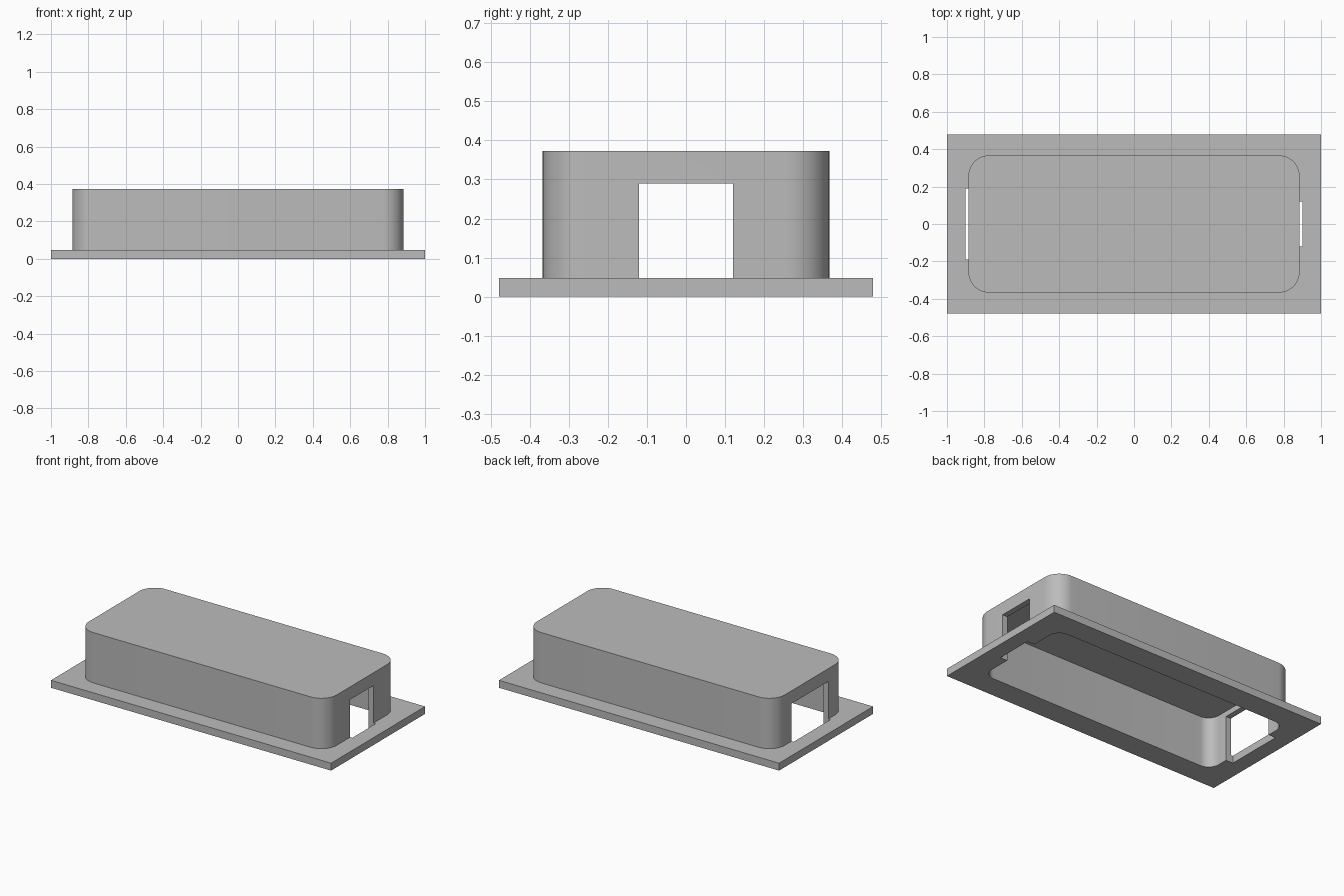
import bpy, math

if "Cube" in bpy.data.objects:
    bpy.data.objects.remove(bpy.data.objects["Cube"], do_unlink=True)

PLATE_T = 0.048
HEIGHT = 0.373
WALL = 0.036
HALF_X, HALF_Y, RADIUS = 0.885, 0.367, 0.11

grey = bpy.data.materials.new("plain_grey")
grey.use_nodes = True
colour = (0.5, 0.5, 0.5, 1)
grey.diffuse_color = colour
grey.node_tree.nodes["Principled BSDF"].inputs["Base Color"].default_value = colour


def prism(name, hx, hy, z0, z1, radius=0, cx=0, steps=12):
    """Upright prism with a rectangular or rounded outline."""
    outline = []
    for i, (sx, sy) in enumerate([(1, 1), (-1, 1), (-1, -1), (1, -1)]):
        for k in range(steps + 1 if radius else 1):
            a = math.pi / 2 * (i + k / steps)
            outline.append((cx + sx * (hx - radius) + radius * math.cos(a),
                            sy * (hy - radius) + radius * math.sin(a))
                           if radius else (cx + sx * hx, sy * hy))
    n = len(outline)
    verts = [(x, y, z) for z in (z0, z1) for x, y in outline]
    faces = [tuple(reversed(range(n))), tuple(range(n, 2 * n))]
    faces += [(i, (i + 1) % n, n + (i + 1) % n, n + i) for i in range(n)]
    mesh = bpy.data.meshes.new(name)
    mesh.from_pydata(verts, [], faces)
    mesh.materials.append(grey)
    obj = bpy.data.objects.new(name, mesh)
    bpy.context.collection.objects.link(obj)
    return obj


def combine(target, tool, operation):
    """Apply a boolean and discard the tool object."""
    bpy.context.view_layer.objects.active = target
    mod = target.modifiers.new("bool", "BOOLEAN")
    mod.object, mod.operation, mod.solver = tool, operation, "EXACT"
    bpy.ops.object.modifier_apply(modifier=mod.name)
    bpy.data.objects.remove(tool, do_unlink=True)


# Flanged base plate and rounded cover
cover = prism("flanged_cover", 1, 0.479, 0, PLATE_T)
combine(cover, prism("dome", HALF_X, HALF_Y, PLATE_T / 2, HEIGHT, RADIUS), "UNION")

# Hollow inside, open at the bottom
combine(cover, prism("cavity", HALF_X - WALL, HALF_Y - WALL, -0.1,
                     HEIGHT - PLATE_T, RADIUS - WALL), "DIFFERENCE")

# End openings, running down through the plate: narrow at +x, wide at -x
for side, half_width in ((1, 0.12), (-1, 0.19)):
    combine(cover, prism("opening", 0.05, half_width, -0.1, 0.29,
                         cx=side * 0.85), "DIFFERENCE")

bpy.ops.object.select_all(action="DESELECT")
cover.select_set(True)
bpy.context.view_layer.objects.active = cover
bpy.ops.object.shade_smooth_by_angle(angle=math.radians(30))
